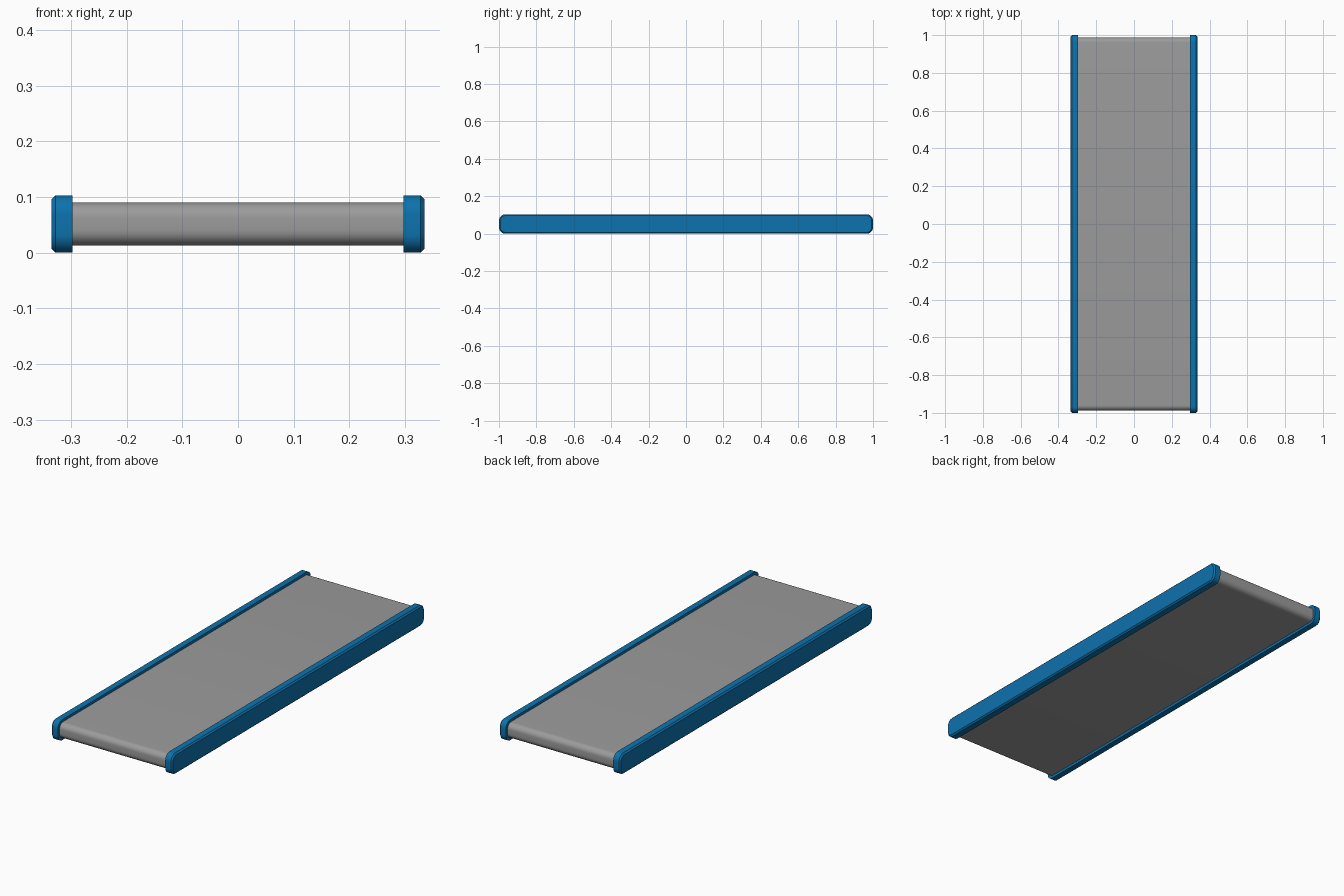
import bpy, bmesh, math

if "Cube" in bpy.data.objects:
    bpy.data.objects.remove(bpy.data.objects["Cube"])

def material(name, rgb):
    m = bpy.data.materials.new(name)
    m.diffuse_color = (*rgb, 1)
    m.use_nodes = True
    m.node_tree.nodes["Principled BSDF"].inputs["Base Color"].default_value = m.diffuse_color
    return m

BLUE = material("blue frame", (0.004, 0.17, 0.42))
GREY = material("grey belt", (0.33, 0.33, 0.33))
MID = 0.0515  # height of the centre line

def outline(half_y, half_z, r, steps=8):
    """Rounded rectangle in the y-z plane, as (y, z) points."""
    pts = []
    for k, (sy, sz) in enumerate([(1, 1), (-1, 1), (-1, -1), (1, -1)]):
        for i in range(steps + 1):
            a = math.pi / 2 * (k + i / steps)
            pts.append((sy * (half_y - r) + r * math.cos(a),
                        MID + sz * (half_z - r) + r * math.sin(a)))
    return pts

def loft(name, sections, mat):
    """Joins rounded outlines placed at x, given as (x, half_y, half_z, radius)."""
    bm = bmesh.new()
    rings = [[bm.verts.new((x, y, z)) for y, z in outline(hy, hz, r)]
             for x, hy, hz, r in sections]
    n = len(rings[0])
    for a, b in zip(rings, rings[1:]):
        for i in range(n):
            j = (i + 1) % n
            bm.faces.new((a[i], a[j], b[j], b[i]))
    bm.faces.new(rings[0])
    bm.faces.new(rings[-1])
    bmesh.ops.recalc_face_normals(bm, faces=bm.faces)
    me = bpy.data.meshes.new(name)
    bm.to_mesh(me)
    bm.free()
    me.materials.append(mat)
    ob = bpy.data.objects.new(name, me)
    bpy.context.collection.objects.link(ob)
    bpy.context.view_layer.objects.active = ob
    ob.select_set(True)
    bpy.ops.object.shade_smooth_by_angle(angle=math.radians(30))
    ob.select_set(False)
    return ob

# Belt wrapped round both ends
loft("belt", [(-0.30, 0.988, 0.0385, 0.028), (0.30, 0.988, 0.0385, 0.028)], GREY)

# Side rails with a chamfered outer rim
for side, s in (("left", -1), ("right", 1)):
    loft(side + "_rail", [(s * 0.297, 1.0, 0.0515, 0.034),
                          (s * 0.328, 1.0, 0.0515, 0.034),
                          (s * 0.335, 0.993, 0.0445, 0.027)], BLUE)
